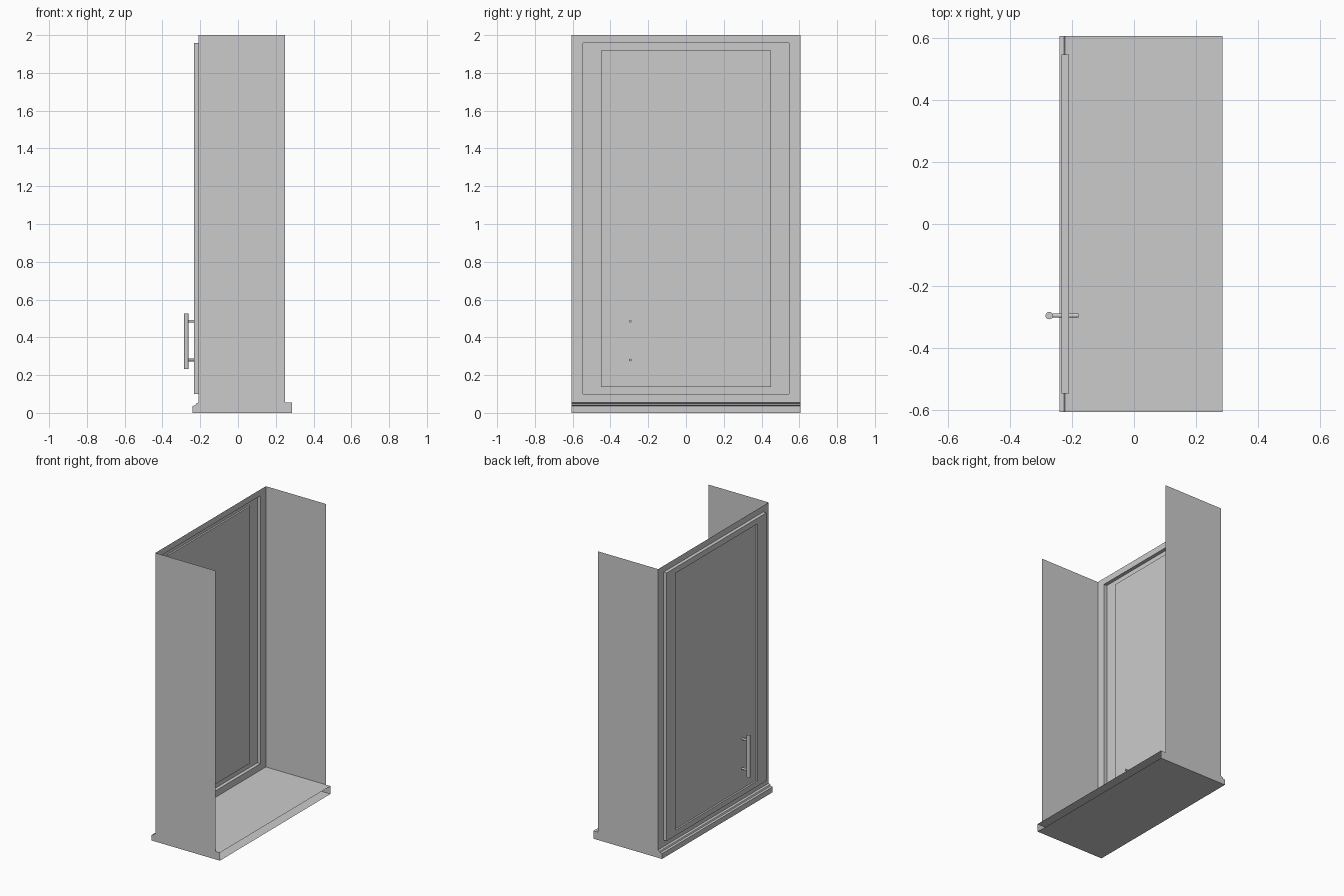
import bpy, bmesh, math
from mathutils import Matrix, Vector

if "Cube" in bpy.data.objects:
    bpy.data.objects.remove(bpy.data.objects["Cube"])

W, XF, XB, Z0, Z1 = 0.605, -0.21, 0.25, 0.055, 2.0


def finish(name, bm):
    bmesh.ops.remove_doubles(bm, verts=bm.verts, dist=1e-5)
    me = bpy.data.meshes.new(name)
    bm.to_mesh(me)
    bm.free()
    ob = bpy.data.objects.new(name, me)
    bpy.context.collection.objects.link(ob)
    return ob


def face(bm, pts):
    return bm.faces.new([bm.verts.new(p) for p in pts])


def rect(x, w, z0, z1):
    return [(x, w, z0), (x, -w, z0), (x, -w, z1), (x, w, z1)]


def loft(bm, loops):
    # band of quads between successive rectangles
    for a, b in zip(loops, loops[1:]):
        for i in range(4):
            j = (i + 1) % 4
            face(bm, [a[i], a[j], b[j], b[i]])


DOOR = (0.546, 0.1, 1.957)
PANEL = (0.45, 0.137, 1.918)

# thin cabinet shell: front frame and two side sheets, open top and back
bm = bmesh.new()
loft(bm, [rect(XF, W, Z0, Z1), rect(XF, *DOOR)])
for s in (-1, 1):
    pts = [(XF, s * W, Z0), (XB, s * W, Z0), (XB, s * W, Z1), (XF, s * W, Z1)]
    face(bm, pts if s < 0 else pts[::-1])
finish("cabinet_shell", bm)

# raised door skin with a shallow recessed panel
bm = bmesh.new()
inner = rect(-0.222, *PANEL)
loft(bm, [rect(XF, *DOOR), rect(-0.234, *DOOR), rect(-0.234, *PANEL), inner])
face(bm, inner)
finish("door", bm)

# base moulding: profile run along y, capped at the ends and open at the back
prof = [(0.285, 0), (-0.24, 0), (-0.24, 0.037), (-0.226, 0.04),
        (-0.222, 0.049), (-0.21, 0.055), (0.285, 0.055)]
bm = bmesh.new()
for (x0, z0), (x1, z1) in zip(prof, prof[1:]):
    face(bm, [(x0, -W, z0), (x0, W, z0), (x1, W, z1), (x1, -W, z1)])
for s in (-1, 1):
    pts = [(x, s * W, z) for x, z in prof]
    face(bm, pts if s > 0 else pts[::-1])
finish("base_moulding", bm)


# bar handle with two posts
def rod(name, a, b, r):
    a, b = Vector(a), Vector(b)
    d = b - a
    bm = bmesh.new()
    bmesh.ops.create_cone(
        bm, cap_ends=True, segments=20, radius1=r, radius2=r, depth=d.length,
        matrix=Matrix.Translation((a + b) / 2) @ d.to_track_quat('Z', 'Y').to_matrix().to_4x4())
    ob = finish(name, bm)
    bpy.ops.object.select_all(action='DESELECT')
    ob.select_set(True)
    bpy.context.view_layer.objects.active = ob
    bpy.ops.object.shade_smooth_by_angle(angle=math.radians(35))


HX, HY = -0.273, -0.295
rod("handle_bar", (HX, HY, 0.233), (HX, HY, 0.525), 0.012)
for i, z in enumerate((0.28, 0.485)):
    rod(f"handle_post_{i + 1}", (HX, HY, z), (-0.178, HY, z), 0.007)
